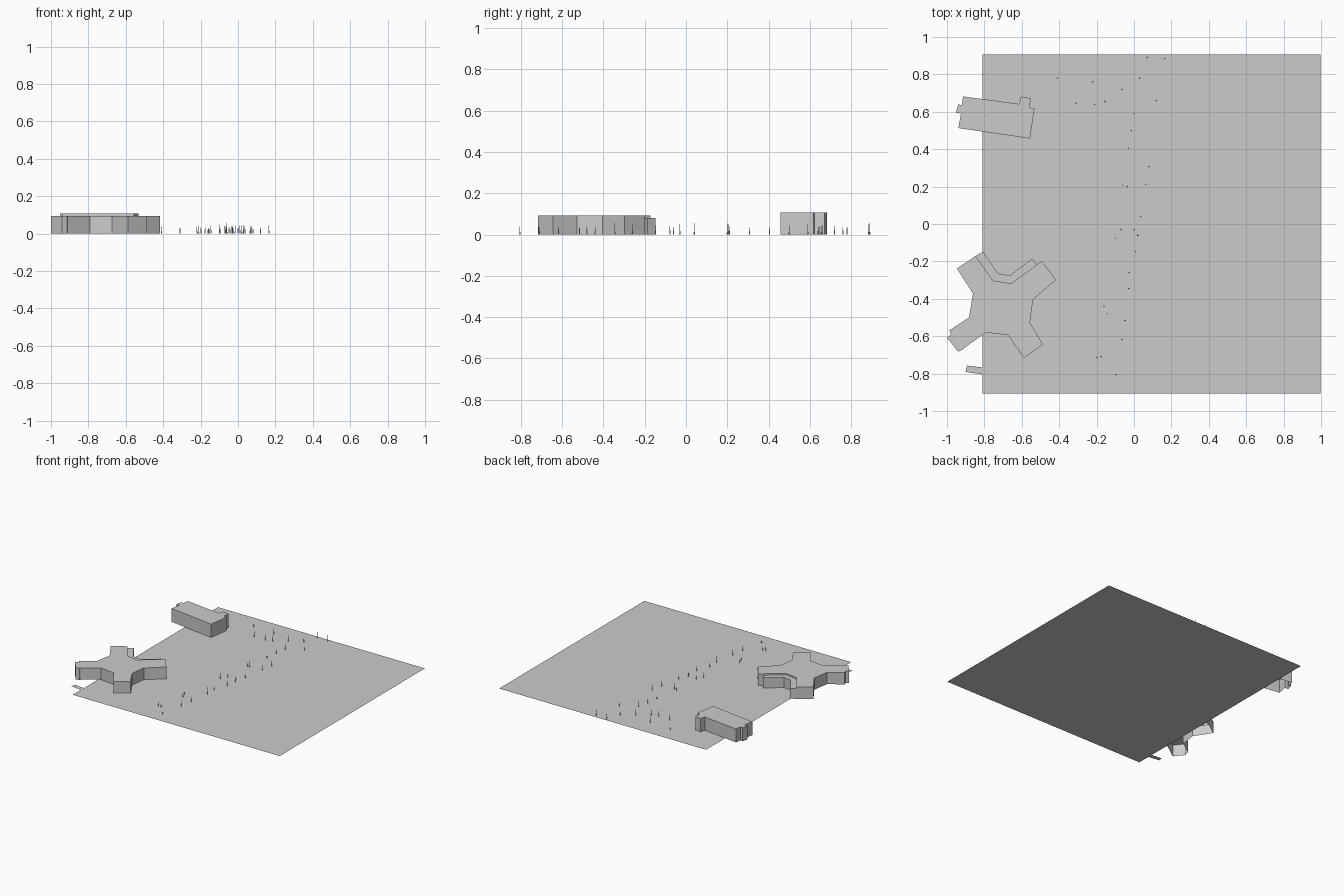
import bpy, bmesh, random

random.seed(4)


def make(name, bm):
    mesh = bpy.data.meshes.new(name)
    bm.to_mesh(mesh)
    bm.free()
    obj = bpy.data.objects.new(name, mesh)
    bpy.context.collection.objects.link(obj)
    return obj


def plan(name, outline, height=0.0):
    """Footprint raised to an open-bottomed block, or a flat sheet if height is 0."""
    bm = bmesh.new()
    top = bm.faces.new([bm.verts.new((x, y, height)) for x, y in outline])
    top.normal_update()
    if top.normal.z < 0:
        top.normal_flip()
    if height:
        loop = list(top.verts)
        low = [bm.verts.new((v.co.x, v.co.y, 0)) for v in loop]
        for i in range(len(loop)):
            j = (i + 1) % len(loop)
            bm.faces.new((low[i], low[j], loop[j], loop[i]))
    return make(name, bm)


# Ground sheet and the small path at its edge
plan("ground", [(-.81, -.905), (.998, -.905), (.998, .907), (-.81, .907)])
plan("path_stub", [(-.901, -.791), (-.81, -.804), (-.81, -.767), (-.893, -.757)])

# Long block with stair towers
plan("long_block", [(-.914, .682), (-.615, .642), (-.604, .682), (-.551, .671),
                    (-.559, .623), (-.532, .618), (-.556, .457), (-.939, .513),
                    (-.925, .591), (-.952, .594), (-.941, .639), (-.92, .636)], .106)

# Four-armed block
plan("star_block", [(-.947, -.238), (-.847, -.171), (-.754, -.302), (-.658, -.318),
                    (-.519, -.217), (-.492, -.198), (-.417, -.299), (-.54, -.404),
                    (-.556, -.527), (-.487, -.644), (-.588, -.717), (-.674, -.594),
                    (-.791, -.58), (-.909, -.663), (-.914, -.671), (-.941, -.682),
                    (-1, -.607), (-.979, -.591), (-.987, -.569), (-.882, -.5),
                    (-.861, -.372)], .093)

# Lower gallery along the north side of the four-armed block
plan("star_gallery", [(-.847, -.171), (-.807, -.148), (-.727, -.265), (-.663, -.275),
                      (-.543, -.184), (-.519, -.217), (-.658, -.318), (-.754, -.302)], .081)

# Slender spikes scattered along the paths
spots = [(-.41, .78), (-.22, .76), (-.31, .645), (-.21, .64), (-.155, .655), (-.065, .72),
         (.03, .78), (.07, .89), (.165, .885), (.12, .66), (0, .59), (-.015, .5),
         (-.03, .405), (.08, .307), (.065, .21), (-.06, .205), (-.037, .2), (.037, .04),
         (-.07, -.03), (0, -.03), (.02, -.06), (-.1, -.078), (.01, -.147), (-.027, -.26),
         (-.027, -.345), (-.16, -.44), (-.145, -.48), (-.048, -.516), (-.064, -.618),
         (-.176, -.709), (-.198, -.714), (-.096, -.805)]
bm = bmesh.new()
for x, y in spots:
    h = random.uniform(.042, .06)
    tip = bm.verts.new((x, y, h))
    r = .003
    base = [bm.verts.new((x + a * r, y + b * r, 0)) for a, b in ((1, 0), (0, 1), (-1, 0), (0, -1))]
    for i in range(4):
        bm.faces.new((base[i], base[(i + 1) % 4], tip))
make("spikes", bm)
